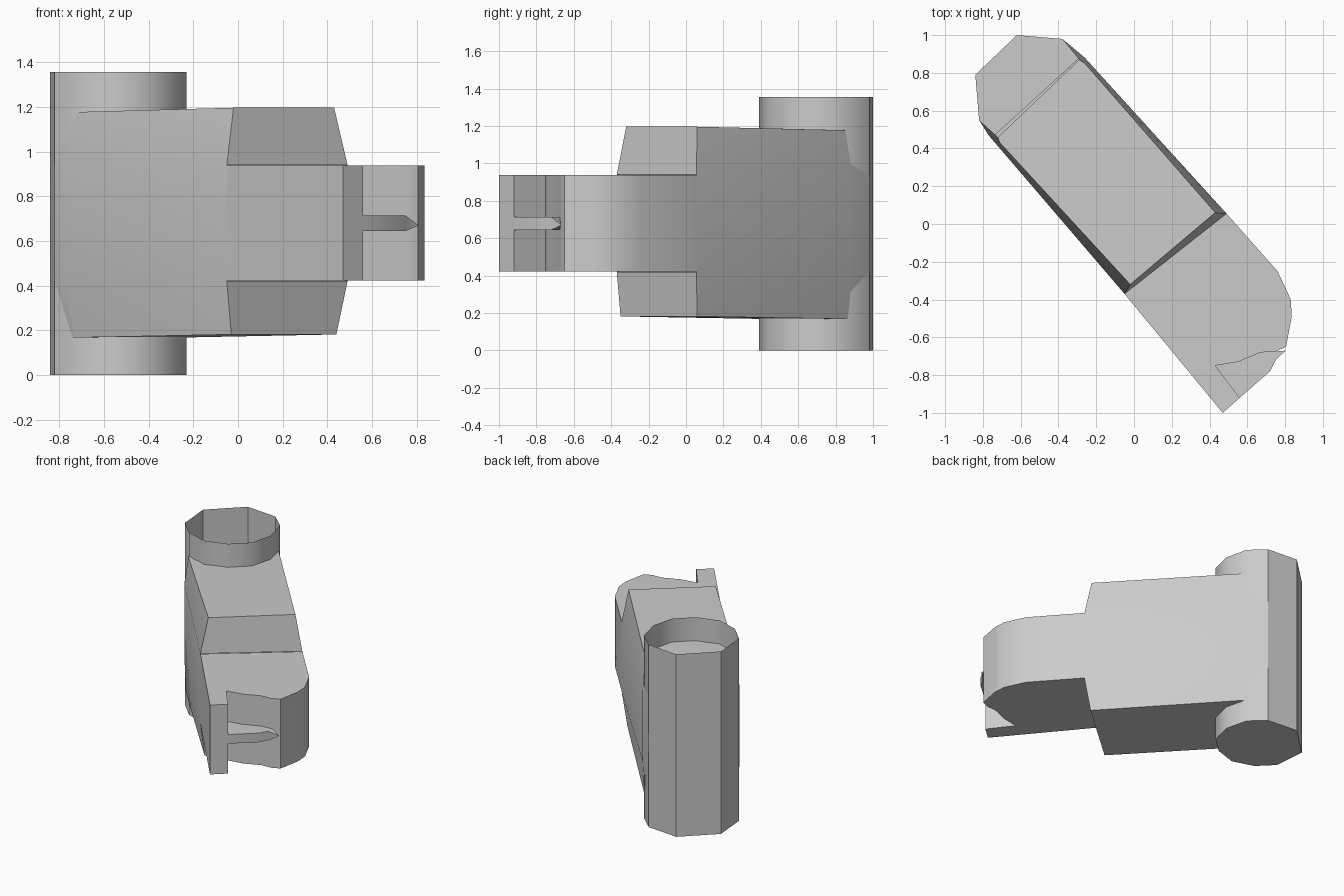
import bpy
import bmesh
import math

default = bpy.data.objects.get("Cube")
if default:
    bpy.data.objects.remove(default, do_unlink=True)

grey = bpy.data.materials.new("plain grey")
grey.use_nodes = True
grey.diffuse_color = (0.6, 0.6, 0.6, 1)
grey.node_tree.nodes["Principled BSDF"].inputs["Base Color"].default_value = (0.6, 0.6, 0.6, 1)


def loft(name, rings, bottom=True, top=True, skip=()):
    """Skin counter-clockwise rings from low to high; skip holds (level, side) gaps."""
    bm = bmesh.new()
    levels = [[bm.verts.new(p) for p in ring] for ring in rings]
    n = len(rings[0])
    for k, (a, b) in enumerate(zip(levels, levels[1:])):
        for i in range(n):
            j = (i + 1) % n
            if (k, i) not in skip:
                bm.faces.new((a[i], a[j], b[j], b[i]))
    if bottom:
        bm.faces.new(levels[0][::-1])
    if top:
        bm.faces.new(levels[-1])
    mesh = bpy.data.meshes.new(name)
    bm.to_mesh(mesh)
    bm.free()
    mesh.materials.append(grey)
    obj = bpy.data.objects.new(name, mesh)
    bpy.context.collection.objects.link(obj)
    bpy.ops.object.select_all(action='DESELECT')
    obj.select_set(True)
    bpy.context.view_layer.objects.active = obj
    bpy.ops.object.shade_smooth_by_angle(angle=math.radians(35))
    return obj


def at(outline, z):
    return [(x, y, z) for x, y in outline]


def tilted(outline, z_tube, z_end):
    return [(x, y, z_end if i in (2, 3) else z_tube) for i, (x, y) in enumerate(outline)]


# Open-topped pivot sleeve
sleeve = [(-0.84, 0.79), (-0.82, 0.55), (-0.71, 0.44), (-0.55, 0.39), (-0.39, 0.44),
          (-0.27, 0.55), (-0.23, 0.71), (-0.27, 0.88), (-0.38, 0.98), (-0.62, 1.0)]
loft("pivot_sleeve", [at(sleeve, 0), at(sleeve, 1.355)], top=False)

# Tall body with drawn-in upper and lower ends, open inside the sleeve
waist = [(-0.82, 0.55), (-0.77, 0.47), (-0.05, -0.37), (0.49, 0.055), (-0.26, 0.88), (-0.38, 0.98)]
roof = [(-0.72, 0.46), (-0.71, 0.43), (-0.02, -0.32), (0.43, 0.06), (-0.26, 0.85), (-0.29, 0.87)]
base = [(-0.74, 0.47), (-0.73, 0.43), (-0.03, -0.35), (0.44, 0.06), (-0.26, 0.86), (-0.29, 0.88)]
gaps = [(0, 5), (1, 5), (2, 5), (1, 2)]
loft("body", [tilted(base, 0.168, 0.182), at(waist, 0.42), at(waist, 0.94),
              tilted(roof, 1.177, 1.196)], skip=gaps)

# Rounded arm with a notch cut in its end
notch = [(0.75, -0.675), (0.67, -0.68), (0.55, -0.73), (0.43, -0.75)]
arm = [(-0.05, -0.37), (0.47, -1.0), (0.56, -0.92)] + notch[::-1] + [
    (0.805, -0.65), (0.835, -0.49), (0.83, -0.4), (0.76, -0.25), (0.49, 0.055)]
loft("arm", [at(arm, 0.423), at(arm, 0.938)], skip=[(0, len(arm) - 1)])

# Thin rib bridging the notch, pinched at its tip
rib = [(0.56, -0.92), (0.72, -0.78), (0.75, -0.72), (0.803, -0.67)] + notch
rib_obj = loft("notch_rib", [at(rib, 0.645), at(rib, 0.713)])
for v in rib_obj.data.vertices:
    if v.co.x > 0.8:
        v.co.z = 0.67 + 0.1 * (v.co.z - 0.67)
